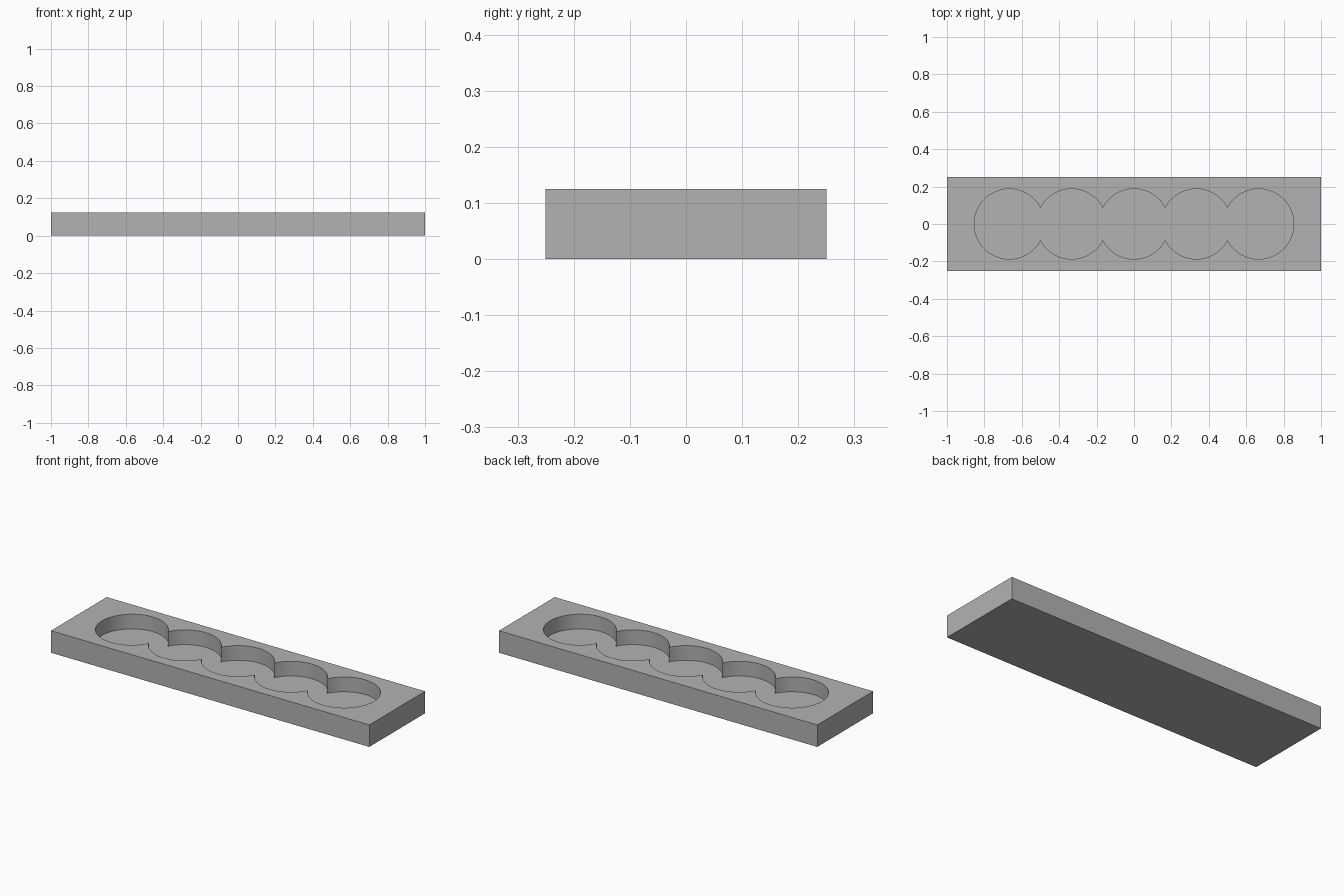
import bpy
import bmesh
from math import radians, asin, acos, cos, sin, pi

cube = bpy.data.objects.get("Cube")
if cube:
    bpy.data.objects.remove(cube, do_unlink=True)

LENGTH, WIDTH, HEIGHT = 2.0, 0.5, 0.125
RADIUS, SPACING, COUNT, DEPTH = 0.1875, 1 / 3, 5, 1 / 12
STEPS = 48

grey = bpy.data.materials.new("plain_grey")
grey.use_nodes = True
colour = (0.45, 0.45, 0.45, 1)
grey.diffuse_color = colour
grey.node_tree.nodes["Principled BSDF"].inputs["Base Color"].default_value = colour


def prism(name, outline, bottom, top):
    """Extrude a flat outline between two heights."""
    bm = bmesh.new()
    face = bm.faces.new([bm.verts.new((x, y, bottom)) for x, y in outline])
    moved = bmesh.ops.extrude_face_region(bm, geom=[face])["geom"]
    verts = [v for v in moved if isinstance(v, bmesh.types.BMVert)]
    bmesh.ops.translate(bm, verts=verts, vec=(0, 0, top - bottom))
    bmesh.ops.recalc_face_normals(bm, faces=bm.faces)
    mesh = bpy.data.meshes.new(name)
    bm.to_mesh(mesh)
    bm.free()
    mesh.materials.append(grey)
    obj = bpy.data.objects.new(name, mesh)
    bpy.context.collection.objects.link(obj)
    return obj


def scalloped_outline():
    """Outline of a row of overlapping circles, ending in open arcs."""
    cusp = acos(SPACING / 2 / RADIUS)
    first = -SPACING * (COUNT - 1) / 2
    lower = []
    for i in range(COUNT):
        start = pi if i == 0 else pi + cusp
        end = 2 * pi if i == COUNT - 1 else 2 * pi - cusp
        for s in range(STEPS + 1):
            if i and s == 0:
                continue  # cusp shared with the previous arc
            a = start + (end - start) * s / STEPS
            lower.append((first + i * SPACING + RADIUS * cos(a), RADIUS * sin(a)))
    upper = [(x, -y) for x, y in reversed(lower[1:-1])]
    return lower + upper


# Rectangular block
x, y = LENGTH / 2, WIDTH / 2
block = prism("tray_block", [(-x, -y), (x, -y), (x, y), (-x, y)], 0, HEIGHT)

# Pocket of five merged round recesses
cutter = prism("pocket_cutter", scalloped_outline(), HEIGHT - DEPTH, HEIGHT * 2)
cutter.hide_render = True

cut = block.modifiers.new("pocket", "BOOLEAN")
cut.operation = "DIFFERENCE"
cut.solver = "EXACT"
cut.object = cutter

bpy.ops.object.select_all(action="DESELECT")
block.select_set(True)
bpy.context.view_layer.objects.active = block
bpy.ops.object.modifier_apply(modifier=cut.name)
bpy.data.objects.remove(cutter, do_unlink=True)

# Smooth pocket walls with crisp rims and cusps
bpy.ops.object.shade_smooth_by_angle(angle=radians(30))
